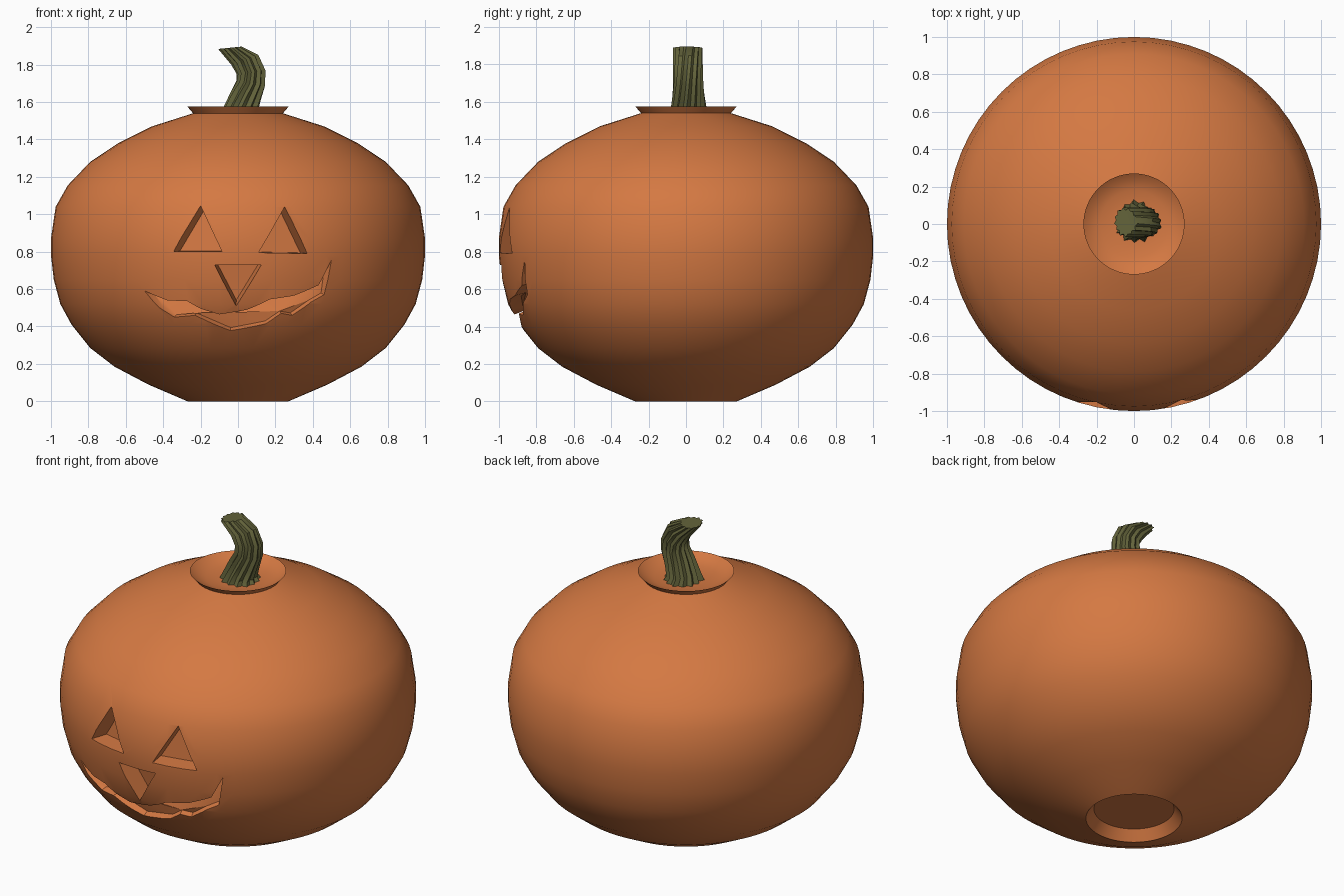
import bpy, bmesh, random
from math import sin, cos, pi, sqrt
from mathutils import Vector

if "Cube" in bpy.data.objects:
    bpy.data.objects.remove(bpy.data.objects["Cube"])
random.seed(4)


def material(name, rgb):
    m = bpy.data.materials.new(name)
    m.use_nodes = True
    m.diffuse_color = (*rgb, 1)
    m.node_tree.nodes["Principled BSDF"].inputs["Base Color"].default_value = (*rgb, 1)
    return m


def make_object(name, bm, mat):
    bmesh.ops.recalc_face_normals(bm, faces=bm.faces)
    mesh = bpy.data.meshes.new(name)
    bm.to_mesh(mesh)
    bm.free()
    mesh.materials.append(mat)
    ob = bpy.data.objects.new(name, mesh)
    bpy.context.collection.objects.link(ob)
    return ob


def select(ob):
    bpy.ops.object.select_all(action='DESELECT')
    ob.select_set(True)
    bpy.context.view_layer.objects.active = ob


def bridge(bm, a, b):
    for i in range(len(a)):
        j = (i + 1) % len(a)
        bm.faces.new((a[i], a[j], b[j], b[i]))


orange = material("pumpkin orange", (0.66, 0.19, 0.055))
olive = material("stem olive", (0.125, 0.125, 0.043))

# Pumpkin body: turned shell profile with a hollow foot and a dished lid
SHELL = [(0.27, 0), (0.48, 0.09), (0.66, 0.185), (0.79, 0.285), (0.89, 0.41),
         (0.95, 0.52), (0.985, 0.65), (1.0, 0.78), (1.0, 0.87), (0.975, 1.04),
         (0.91, 1.155), (0.79, 1.28), (0.64, 1.38), (0.46, 1.47), (0.24, 1.54)]
FOOT = [(0.225, 0.06)]
LID = [(0.27, 1.575), (0.235, 1.55), (0.18, 1.532), (0.1, 1.525)]
SEGMENTS = 64

bm = bmesh.new()
rings = []
for r, z in FOOT + SHELL + LID:
    rings.append([bm.verts.new((r * cos(2 * pi * i / SEGMENTS), r * sin(2 * pi * i / SEGMENTS), z))
                  for i in range(SEGMENTS)])
for a, b in zip(rings, rings[1:]):
    bridge(bm, a, b)
bm.faces.new(rings[0])
bm.faces.new(rings[-1])
body = make_object("pumpkin_body", bm, orange)

# Carved face: each outline is pushed toward the core to make a tapered cutter
CORE = Vector((0, 0, 0.83))


def on_shell(x, z):
    for (r0, z0), (r1, z1) in zip(SHELL, SHELL[1:]):
        if z0 <= z <= z1:
            r = r0 + (r1 - r0) * (z - z0) / (z1 - z0)
            return Vector((x, -sqrt(r * r - x * x), z))


def add_cutter(bm, outline, depths):
    pts = [on_shell(x, z) - CORE for x, z in outline]
    outer = [bm.verts.new(CORE + p * 1.12) for p in pts]
    inner = [bm.verts.new(CORE + p * d) for p, d in zip(pts, depths)]
    bridge(bm, outer, inner)
    caps = [bm.faces.new(outer), bm.faces.new(inner[::-1])]
    bmesh.ops.triangulate(bm, faces=caps)


bm = bmesh.new()
for triangle in ([(-0.345, 0.8), (-0.2, 1.045), (-0.085, 0.8)],
                 [(0.11, 0.795), (0.25, 1.04), (0.37, 0.79)],
                 [(-0.125, 0.73), (0.125, 0.73), (-0.01, 0.51)]):
    add_cutter(bm, triangle, [0.9] * 3)

upper_lip = [(-0.5, 0.59), (-0.38, 0.54), (-0.27, 0.535), (-0.2, 0.495), (-0.1, 0.465),
             (0.05, 0.49), (0.17, 0.545), (0.3, 0.565), (0.43, 0.62), (0.5, 0.755)]
lower_lip = [(0.46, 0.57), (0.39, 0.53), (0.29, 0.46), (0.23, 0.47), (0.15, 0.415),
             (-0.04, 0.378), (-0.23, 0.46), (-0.34, 0.45), (-0.42, 0.5)]
add_cutter(bm, upper_lip + lower_lip, [0.935] * len(upper_lip) + [0.965] * len(lower_lip))
cutter = make_object("face_cutter", bm, orange)
cutter.hide_render = True

carve = body.modifiers.new("carve", 'BOOLEAN')
carve.operation = 'DIFFERENCE'
carve.solver = 'EXACT'
carve.object = cutter
select(body)
bpy.ops.object.modifier_apply(modifier="carve")
bpy.data.objects.remove(cutter)
select(body)
bpy.ops.object.shade_smooth_by_angle(angle=0.5)

# Stem: ribbed, bent and slightly twisted; each ring is x, z, radius, tilt
STEM = [(0.015, 1.515, 0.115, 0), (0.015, 1.56, 0.092, -0.15), (0.04, 1.63, 0.083, -0.3),
        (0.068, 1.7, 0.077, -0.15), (0.069, 1.76, 0.075, 0.12),
        (0.035, 1.825, 0.073, 0.35), (-0.045, 1.89, 0.06, 0.1)]
RIBS = 13
ribs = [random.uniform(1.0, 1.12) if i % 2 else random.uniform(0.82, 0.92)
        for i in range(2 * RIBS)]

bm = bmesh.new()
rings = []
for k, (x, z, r, tilt) in enumerate(STEM):
    ring = []
    for i, rib in enumerate(ribs):
        a = 2 * pi * i / len(ribs) + 0.1 * k
        u = r * rib * cos(a)
        v = max(r, 0.074) * rib * sin(a)
        ring.append(bm.verts.new((x + u * cos(tilt), v + 0.012, z + u * sin(tilt))))
    rings.append(ring)
for a, b in zip(rings, rings[1:]):
    bridge(bm, a, b)
bm.faces.new(rings[0])
bm.faces.new(rings[-1])
stem = make_object("stem", bm, olive)
select(stem)
bpy.ops.object.shade_smooth_by_angle(angle=0.6)
